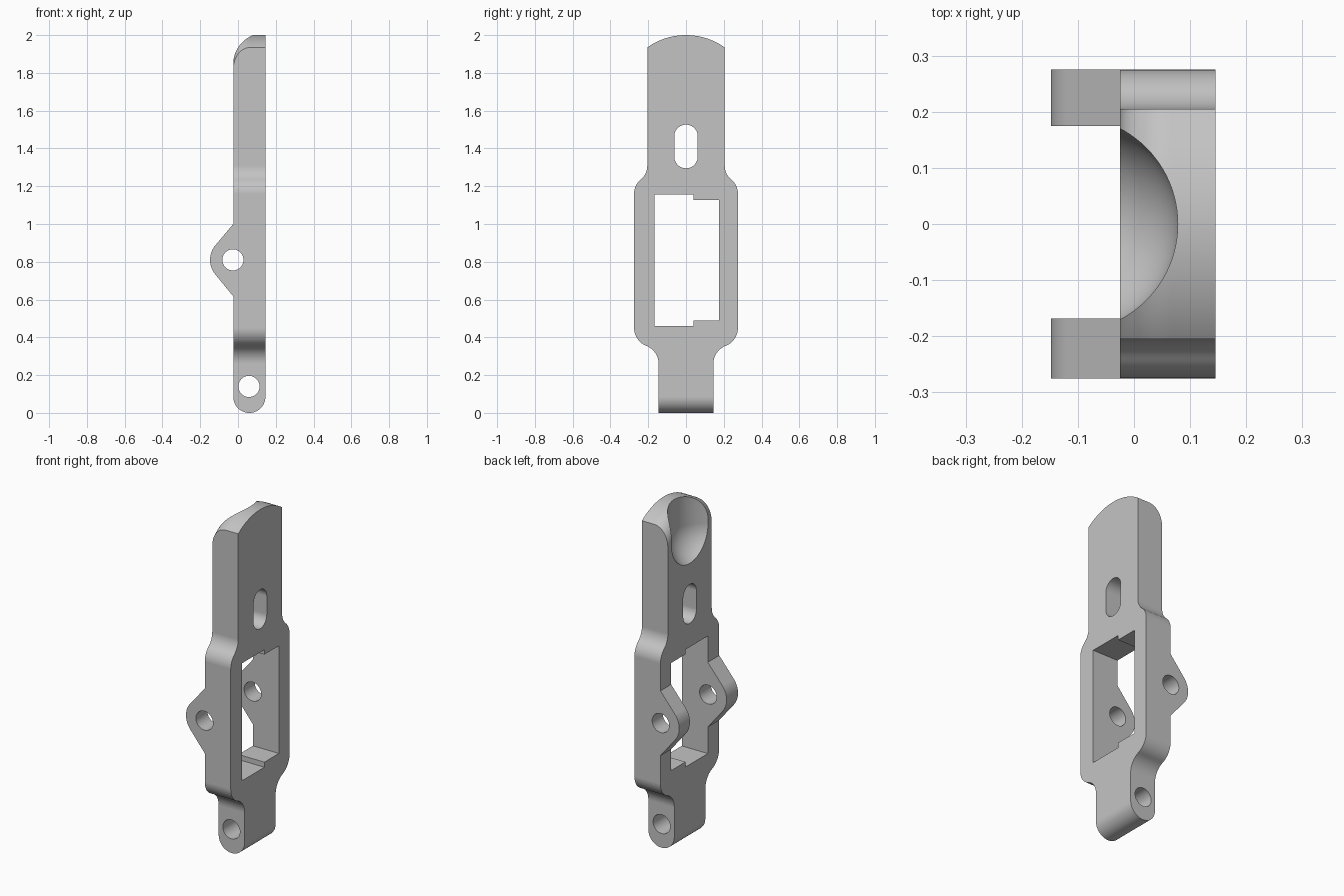
import bpy, bmesh
from math import sin, cos, pi, atan2, radians

cube = bpy.data.objects.get("Cube")
if cube:
    bpy.data.objects.remove(cube, do_unlink=True)

grey = bpy.data.materials.new("plain grey")
grey.use_nodes = True
grey.diffuse_color = (0.55, 0.55, 0.55, 1)
grey.node_tree.nodes["Principled BSDF"].inputs["Base Color"].default_value = (0.55, 0.55, 0.55, 1)

BACK, FACE = -0.025, 0.145      # slab limits in x


def loft(name, loops):
    """Solid skinned over closed loops of equal length, capped at both ends."""
    bm = bmesh.new()
    rings = [[bm.verts.new(p) for p in loop] for loop in loops]
    n = len(rings[0])
    for a, b in zip(rings, rings[1:]):
        for i in range(n):
            j = (i + 1) % n
            bm.faces.new((a[i], a[j], b[j], b[i]))
    bm.faces.new(rings[0])
    bm.faces.new(rings[-1])
    bmesh.ops.recalc_face_normals(bm, faces=bm.faces)
    mesh = bpy.data.meshes.new(name)
    bm.to_mesh(mesh)
    bm.free()
    ob = bpy.data.objects.new(name, mesh)
    ob.hide_render = True
    bpy.context.collection.objects.link(ob)
    return ob


def along_x(name, pts):
    return loft(name, [[(x, y, z) for y, z in pts] for x in (-0.4, 0.4)])


def along_y(name, pts, half=0.5):
    return loft(name, [[(x, y, z) for x, z in pts] for y in (-half, half)])


def arc(cx, cz, r, start, end, steps=24):
    angles = [radians(start + (end - start) * i / steps) for i in range(steps + 1)]
    return [(cx + r * cos(a), cz + r * sin(a)) for a in angles]


def s_curve(y0, z0, y1, z1, steps=12):
    """Two equal tangent arcs that start and end vertically."""
    dy, dz = y1 - y0, z1 - z0
    turn = 2 * atan2(abs(dy), dz)
    r = dz / sin(turn) / 2
    side = 1 if dy > 0 else -1
    ts = [turn * i / steps for i in range(steps + 1)]
    first = [(y0 + side * r * (1 - cos(t)), z0 + r * sin(t)) for t in ts]
    last = [(y1 - side * r * (1 - cos(t)), z1 - r * sin(t)) for t in ts[::-1]]
    return first + last[1:]


def boolean(target, tool, operation):
    mod = target.modifiers.new("cut", 'BOOLEAN')
    mod.object, mod.operation, mod.solver = tool, operation, 'EXACT'
    graph = bpy.context.evaluated_depsgraph_get()
    mesh = bpy.data.meshes.new_from_object(target.evaluated_get(graph))
    target.modifiers.clear()
    target.data = mesh
    bpy.data.objects.remove(tool, do_unlink=True)


# Wide outline, mirrored across the middle
half = [(0.145, -0.1)] + s_curve(0.145, 0.26, 0.275, 0.45)
half += s_curve(0.275, 1.16, 0.205, 1.31) + [(0.205, 2.1)]
bracket = along_x("lever_bracket", half + [(-y, z) for y, z in half[::-1]])

# Side profile: rounded foot, straight slab and pivot ears
side = arc(0.06, 0.085, 0.085, 180, 360)
side += [(FACE, 2.2), (BACK, 2.2), (BACK, 1.0)]
side += arc(-0.028, 0.81, 0.12, 141, 219) + [(BACK, 0.617)]
boolean(bracket, along_y("side_profile", side), 'INTERSECT')

# Stepped window
window = [(-0.168, 0.46), (0.04, 0.46), (0.04, 0.49), (0.175, 0.49),
          (0.175, 1.127), (0.04, 1.127), (0.04, 1.155), (-0.168, 1.155)]
boolean(bracket, along_x("window_cutter", window), 'DIFFERENCE')

# Rounded slot
slot = arc(0, 1.464, 0.062, 0, 180) + arc(0, 1.357, 0.062, 180, 360)
boolean(bracket, along_x("slot_cutter", slot), 'DIFFERENCE')

# Pivot holes through the ears and the foot
for x, z in ((-0.027, 0.81), (0.058, 0.14)):
    boolean(bracket, along_y("hole_cutter", arc(x, z, 0.056, 0, 360, 48)[:-1]), 'DIFFERENCE')

# Domed top with a rounded rear edge, swept about a low centre
r, dome = 0.09, 0.355
section = [(-0.1, dome - r)] + arc(BACK + r, dome - r, r, 180, 90, 16)
section += [(0.3, dome), (0.3, 0.65), (-0.1, 0.65)]
sweep = [radians(-60 + 2 * i) for i in range(61)]
boolean(bracket, loft("dome_cutter", [[(x, d * sin(a), 1.645 + d * cos(a)) for x, d in section]
                                      for a in sweep]), 'DIFFERENCE')

# Thumb scoop: round-bottomed bore open at the top
ball = 0.192
levels = [(ball * cos(t), 1.82 + ball * sin(t))
          for t in (radians(-88 + 4 * i) for i in range(23))] + [(ball, 2.3)]
ring = [2 * pi * i / 96 for i in range(96)]
boolean(bracket, loft("scoop_cutter", [[(-0.114 + d * cos(a), d * sin(a), z) for a in ring]
                                       for d, z in levels]), 'DIFFERENCE')

# Finish: colour and smooth curves with crisp edges
bracket.hide_render = False
bracket.data.materials.clear()
bracket.data.materials.append(grey)
for poly in bracket.data.polygons:
    poly.material_index = 0
bpy.ops.object.select_all(action='DESELECT')
bracket.select_set(True)
bpy.context.view_layer.objects.active = bracket
bpy.ops.object.shade_smooth_by_angle(angle=radians(25))
weighted = bracket.modifiers.new("flat_faces", 'WEIGHTED_NORMAL')
weighted.keep_sharp = True
